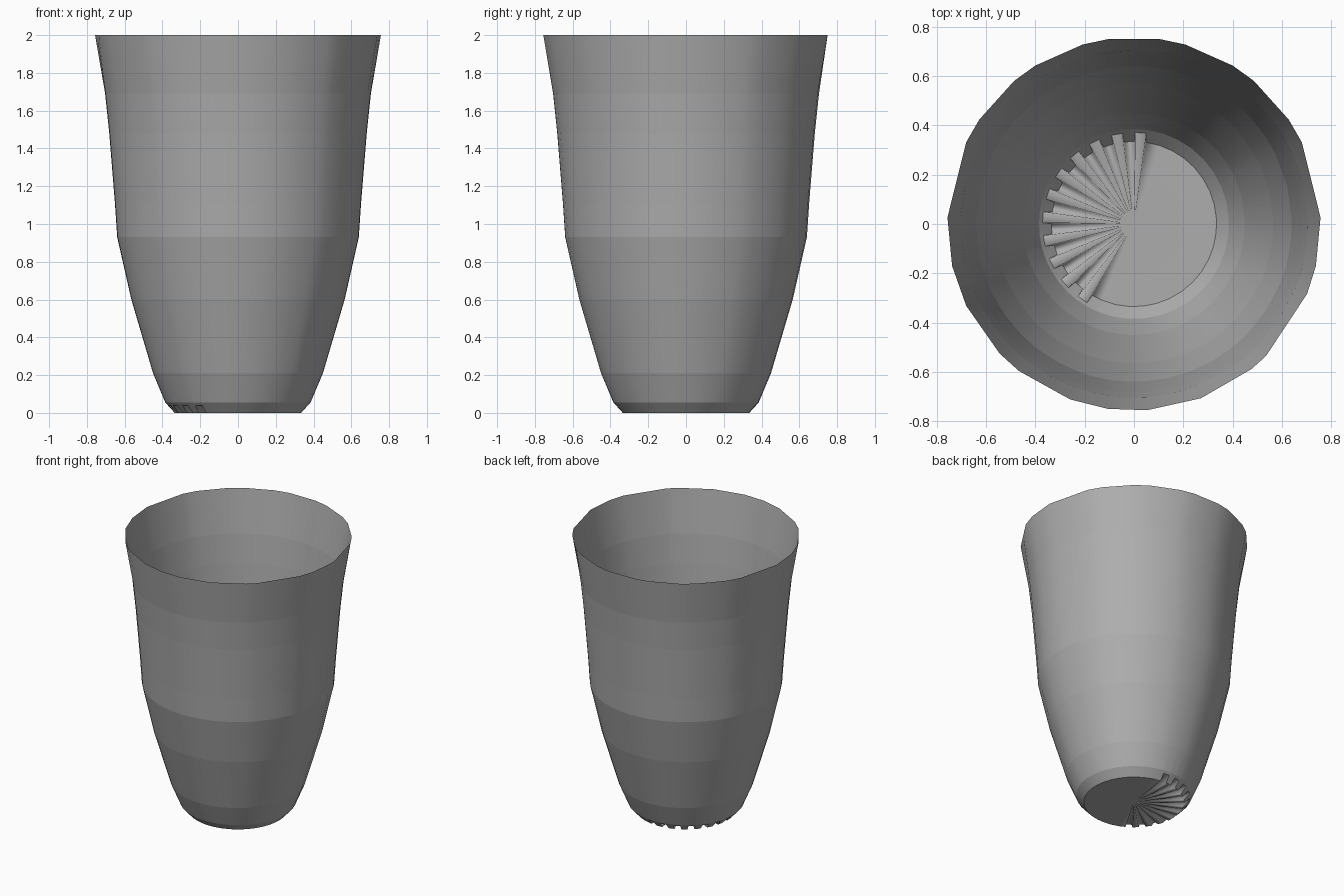
import bpy, bmesh, math

if "Cube" in bpy.data.objects:
    bpy.data.objects.remove(bpy.data.objects["Cube"])

# Uneven corner directions of the faceted rim, in degrees
RIM = [2, 26, 34, 50, 58, 74, 82, 98, 106, 122, 130, 146, 154, 178, 193, 206,
       224, 232, 250, 262, 274, 291, 309, 315, 338, 347]
# Wall profile (radius, height)
PROFILE = [(.45, .21), (.565, .60), (.64, .93), (.652, 1.11),
           (.682, 1.48), (.704, 1.69), (.757, 2.0)]
# Base fan: first angle, width and number of cells
START, STEP, CELLS, FLAT_STEPS = 82, 7.5, 22, 20


def polar(r, deg, z):
    a = math.radians(deg)
    return (r * math.cos(a), r * math.sin(a), z)


def loop_edges(bm, ring):
    return [bm.edges.get((a, b)) for a, b in zip(ring, ring[1:] + ring[:1])]


bm = bmesh.new()

# Wall: round rings, ending in a faceted rim
angles = []
for a, b in zip(RIM, RIM[1:] + [RIM[0] + 360]):
    angles += [(a, 1.0), ((a + b) / 2, math.cos(math.radians((b - a) / 2)))]
rings = []
for r, z in PROFILE:
    top = z == PROFILE[-1][1]
    rings.append([bm.verts.new(polar(r * (s if top else 1), a, z)) for a, s in angles])
n = len(angles)
for low, high in zip(rings, rings[1:]):
    for i in range(n):
        j = (i + 1) % n
        bm.faces.new((low[i], low[j], high[j], high[i]))

# Base: flat disc with a pleated fan of raised cells on the left
points = []
for c in range(CELLS):
    r, z = (.335, 0) if c % 2 else (.371, .04)
    a = START + c * STEP
    points += [(r, a + .3, z), (r, a + STEP - .3, z)]
flat_from = START + CELLS * STEP + .3
for i in range(FLAT_STEPS + 1):
    a = flat_from + i * (START + 359.7 - flat_from) / FLAT_STEPS
    points.append((.335, a, 0))
centre = bm.verts.new((0, 0, 0))
edge = [bm.verts.new(polar(*p)) for p in points]
skirt = [bm.verts.new(polar(.385, a, .055)) for r, a, z in points]
m = len(points)
for i in range(m):
    j = (i + 1) % m
    bm.faces.new((centre, edge[j], edge[i]))
    bm.faces.new((edge[i], edge[j], skirt[j], skirt[i]))

# Join base to wall, smooth around, with a crease at every ring
bmesh.ops.bridge_loops(bm, edges=loop_edges(bm, skirt) + loop_edges(bm, rings[0]))
bmesh.ops.recalc_face_normals(bm, faces=bm.faces)
for f in bm.faces:
    f.smooth = True
for ring in rings + [skirt, edge]:
    for e in loop_edges(bm, ring):
        e.smooth = False

mesh = bpy.data.meshes.new("cup")
bm.to_mesh(mesh)
bm.free()
cup = bpy.data.objects.new("cup", mesh)
bpy.context.collection.objects.link(cup)

# Dark grey clay
mat = bpy.data.materials.new("dark_grey")
mat.diffuse_color = (.42, .42, .42, 1)
mat.use_nodes = True
mat.node_tree.nodes["Principled BSDF"].inputs["Base Color"].default_value = mat.diffuse_color
mesh.materials.append(mat)
